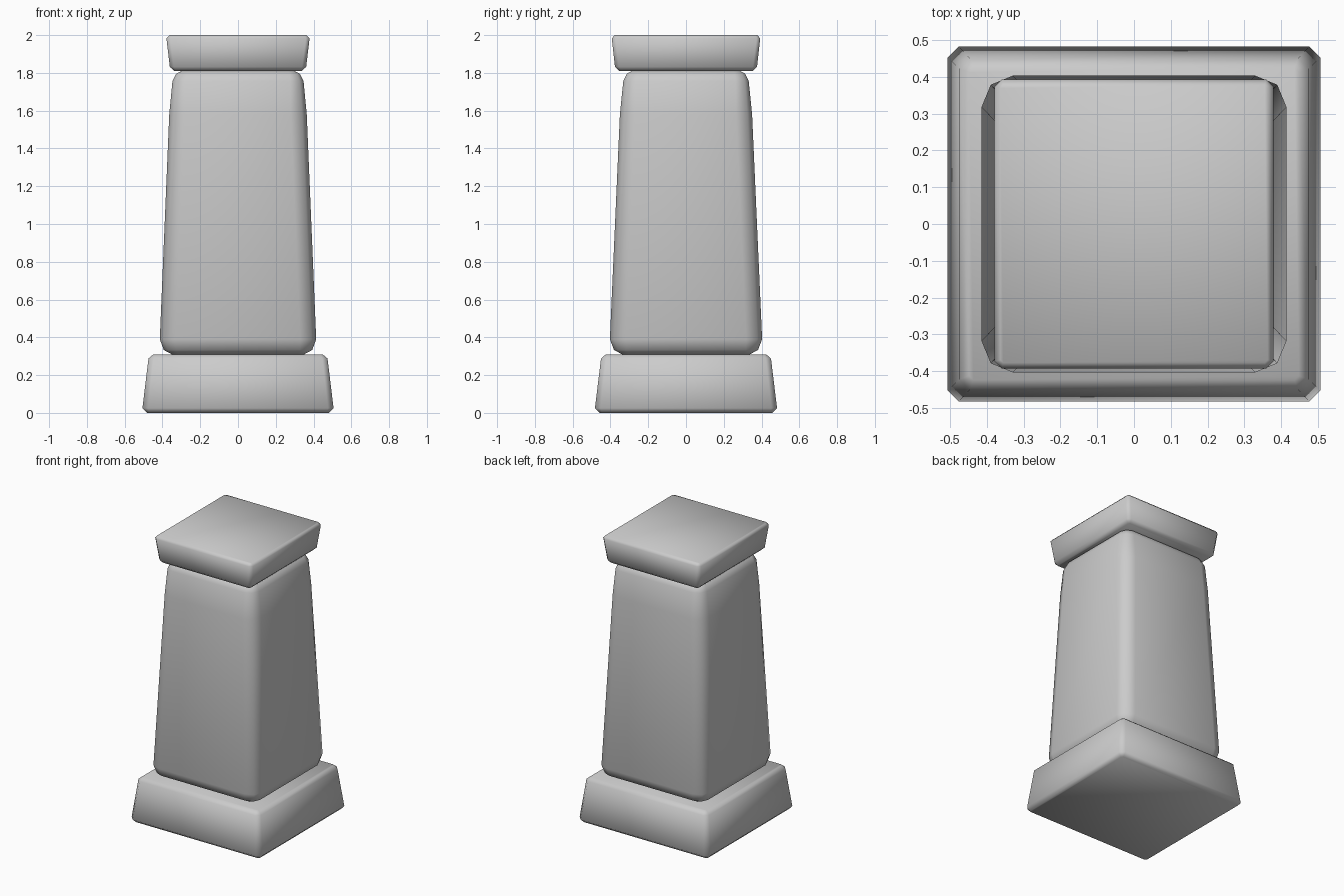
import bpy, bmesh, math

if "Cube" in bpy.data.objects:
    bpy.data.objects.remove(bpy.data.objects["Cube"])


def block(name, rings, segments):
    """Loft rounded rectangles; each ring is (z, half x, half y, corner radius)."""
    bm = bmesh.new()
    loops = []
    for z, hx, hy, r in rings:
        loop = []
        for q, (sx, sy) in enumerate([(1, 1), (-1, 1), (-1, -1), (1, -1)]):
            for i in range(segments + 1):
                a = math.pi / 2 * (q + i / segments)
                loop.append(bm.verts.new((sx * (hx - r) + r * math.cos(a),
                                          sy * (hy - r) + r * math.sin(a), z)))
        loops.append(loop)
    n = len(loops[0])
    for low, up in zip(loops, loops[1:]):
        for i in range(n):
            j = (i + 1) % n
            bm.faces.new((low[i], low[j], up[j], up[i]))
    bm.faces.new(loops[0][::-1])
    bm.faces.new(loops[-1])
    for f in bm.faces:
        f.smooth = True
    mesh = bpy.data.meshes.new(name)
    bm.to_mesh(mesh)
    bm.free()
    obj = bpy.data.objects.new(name, mesh)
    bpy.context.collection.objects.link(obj)
    return obj


# Tapered plinth with chamfered edges
block("base", [(0, 0.482, 0.457, 0.012),
               (0.025, 0.506, 0.482, 0.03),
               (0.288, 0.474, 0.45, 0.028),
               (0.31, 0.448, 0.424, 0.012)], 1)

# Tapered pillar with soft rounded edges
block("shaft", [(0.31, 0.35, 0.338, 0.035),
                (0.333, 0.393, 0.381, 0.065),
                (0.39, 0.414, 0.403, 0.085),
                (1.58, 0.364, 0.35, 0.085),
                (1.757, 0.347, 0.332, 0.07),
                (1.797, 0.326, 0.312, 0.055),
                (1.81, 0.298, 0.285, 0.035)], 2)

# Capstone flaring outward to the top
block("cap", [(1.81, 0.338, 0.353, 0.01),
              (1.832, 0.361, 0.376, 0.022),
              (1.983, 0.379, 0.393, 0.02),
              (2.0, 0.363, 0.377, 0.008)], 1)
